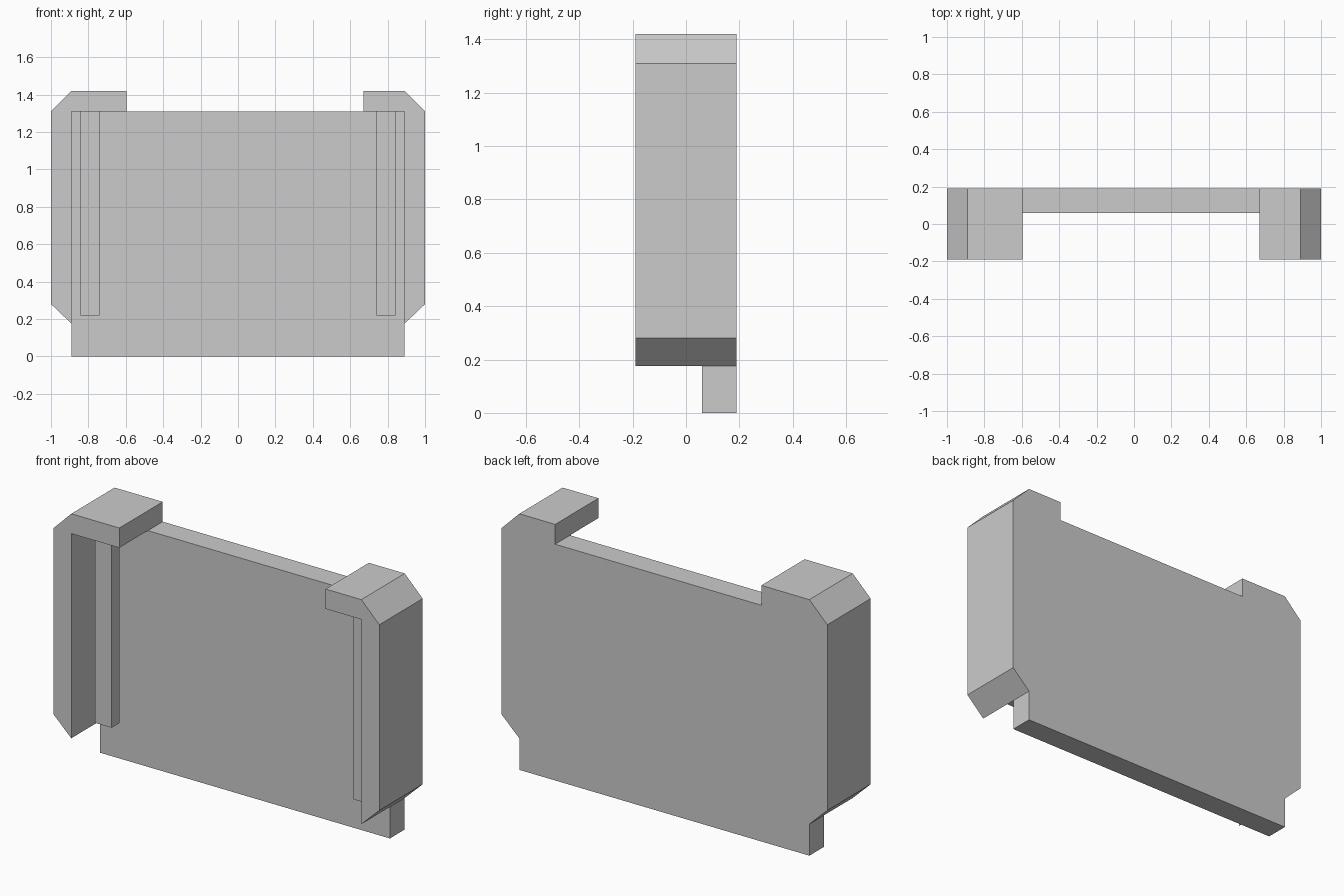
import bpy
import bmesh

cube = bpy.data.objects.get("Cube")
if cube:
    bpy.data.objects.remove(cube, do_unlink=True)

grey = bpy.data.materials.new("light_grey")
grey.use_nodes = True
colour = (0.6, 0.6, 0.6, 1)
grey.diffuse_color = colour
grey.node_tree.nodes["Principled BSDF"].inputs["Base Color"].default_value = colour

FRONT, PANEL_FRONT, BACK = -0.19, 0.06, 0.19
INNER, TOP = 0.89, 1.31


def extrude_profile(name, points, y0, y1):
    """Extrude an outline in the x-z plane from y0 to y1."""
    bm = bmesh.new()
    face = bm.faces.new([bm.verts.new((x, y0, z)) for x, z in points])
    grown = bmesh.ops.extrude_face_region(bm, geom=[face])
    verts = [v for v in grown["geom"] if isinstance(v, bmesh.types.BMVert)]
    bmesh.ops.translate(bm, vec=(0, y1 - y0, 0), verts=verts)
    bmesh.ops.recalc_face_normals(bm, faces=bm.faces)
    mesh = bpy.data.meshes.new(name)
    bm.to_mesh(mesh)
    bm.free()
    mesh.materials.append(grey)
    obj = bpy.data.objects.new(name, mesh)
    bpy.context.collection.objects.link(obj)
    return obj


def rectangle(x0, x1, z0, z1):
    return [(x0, z0), (x1, z0), (x1, z1), (x0, z1)]


# Back panel
extrude_profile("back_panel", rectangle(-INNER, INNER, 0, TOP), PANEL_FRONT, BACK)

# Chamfered side brackets with top lips, and the guide rails hanging from them
for side, s, lip in (("left", 1, 0.67), ("right", -1, 0.595)):
    outline = [(INNER, 0.175), (1, 0.28), (1, TOP), (INNER, 1.42),
               (lip, 1.42), (lip, TOP), (INNER, TOP)]
    extrude_profile(side + "_bracket", [(s * x, z) for x, z in outline], FRONT, BACK)
    rail = rectangle(s * 0.74, s * 0.843, 0.22, TOP)
    extrude_profile(side + "_guide_rail", rail, -0.05, 0.02)
